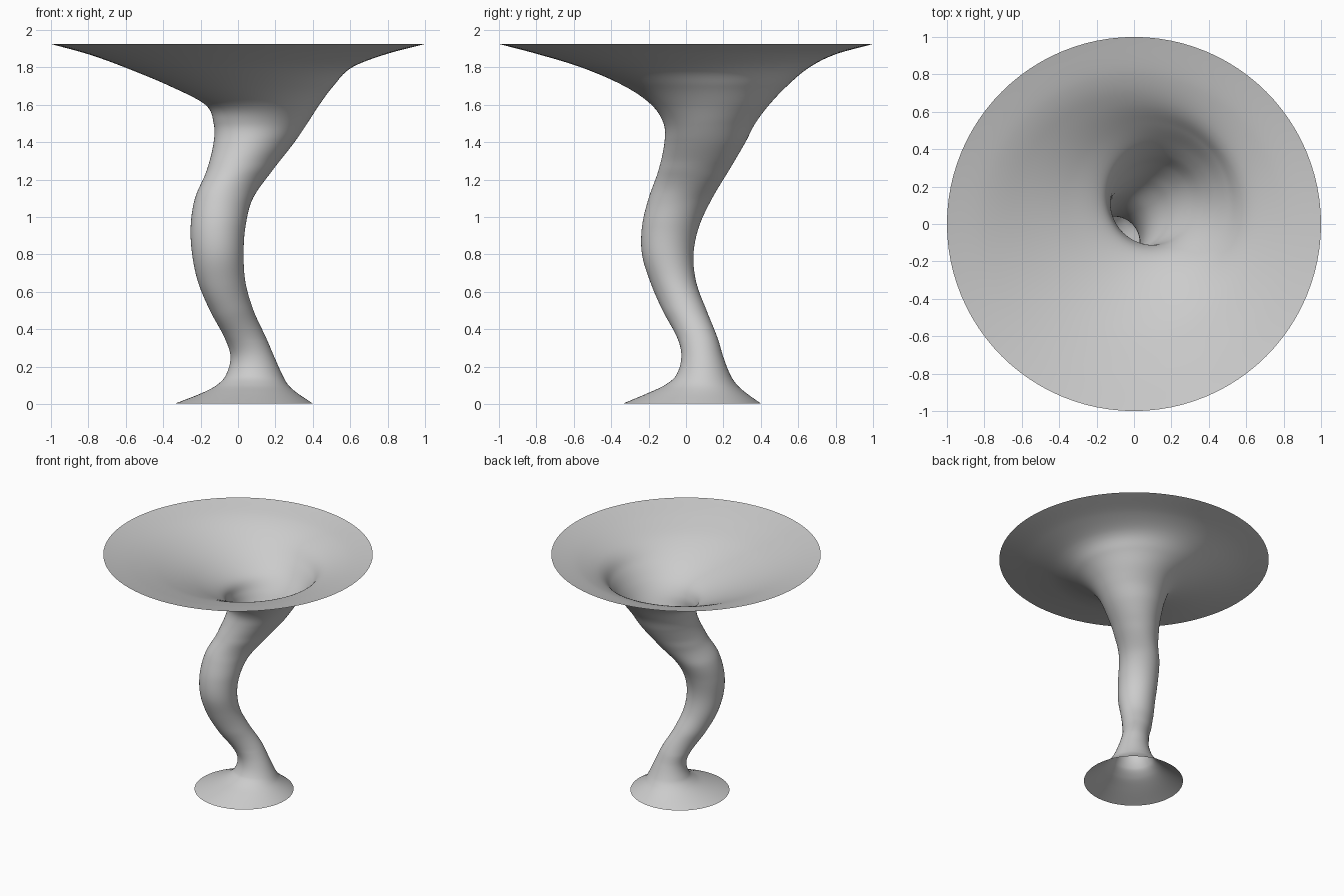
import bpy, bmesh
from math import cos, sin, tau, acos, sqrt

if "Cube" in bpy.data.objects:
    bpy.data.objects.remove(bpy.data.objects["Cube"])

# Outline stations: z, left x, right x, front y, back y
STATIONS = [
    (0.003, -.335, .40, -.335, .40), (0.06, -.19, .315, -.20, .32),
    (0.10, -.115, .27, -.115, .275), (0.15, -.067, .24, -.055, .24),
    (0.25, -.040, .195, -.025, .20), (0.35, -.07, .152, -.045, .17),
    (0.50, -.15, .083, -.125, .11), (0.65, -.213, .04, -.19, .055),
    (0.80, -.245, .03, -.235, .04), (0.95, -.253, .04, -.235, .07),
    (1.10, -.23, .08, -.20, .14), (1.25, -.167, .185, -.147, .23),
    (1.40, -.13, .302, -.115, .318), (1.50, -.13, .37, -.12, .37),
    (1.60, -.175, .435, -.185, .445), (1.70, -.365, .51, -.33, .54),
    (1.80, -.605, .61, -.56, .66), (1.87, -.80, .79, -.79, .80),
    (1.925, -1, 1, -1, 1),
]
SIDES, STEPS = 96, 8


def slope(i, k):
    a, b = STATIONS[max(i - 1, 0)], STATIONS[min(i + 1, len(STATIONS) - 1)]
    return (b[k] - a[k]) / (b[0] - a[0])


def hermite(i, t, k):
    p, q = STATIONS[i], STATIONS[i + 1]
    d = q[0] - p[0]
    return ((2*t**3 - 3*t*t + 1) * p[k] + (t**3 - 2*t*t + t) * d * slope(i, k)
            + (3*t*t - 2*t**3) * q[k] + (t**3 - t*t) * d * slope(i + 1, k))


# Smoothly interpolated levels: z, centre and half extents
levels = []
for i in range(len(STATIONS) - 1):
    last = i == len(STATIONS) - 2
    for s in range(STEPS + (1 if last else 0)):
        t = s / STEPS
        z = STATIONS[i][0] + t * (STATIONS[i + 1][0] - STATIONS[i][0])
        l, r, f, b = (hermite(i, t, k) for k in (1, 2, 3, 4))
        levels.append((z, (l + r) / 2, (f + b) / 2, (r - l) / 2, (b - f) / 2))

# Open twisting trumpet: stem with flared foot and bowl
bm = bmesh.new()
rings = []
for j, (z, cx, cy, hx, hy) in enumerate(levels):
    a, b = levels[max(j - 1, 0)], levels[min(j + 1, len(levels) - 1)]
    sx, sy = (b[1] - a[1]) / (b[0] - a[0]), (b[2] - a[2]) / (b[0] - a[0])
    # leaning stem sections become diagonal ellipses, fading at both flares
    fade = max(0, min(1, (z - 0.1) / 0.25, (1.6 - z) / 0.3))
    phi = acos(fade * sx * sy / sqrt((1 + sx * sx) * (1 + sy * sy)))
    rings.append([bm.verts.new((cx + hx * cos(tau * n / SIDES),
                                cy + hy * cos(tau * n / SIDES - phi), z))
                  for n in range(SIDES)])
for lo, hi in zip(rings, rings[1:]):
    for n in range(SIDES):
        m = (n + 1) % SIDES
        bm.faces.new((lo[n], lo[m], hi[m], hi[n])).smooth = True

mesh = bpy.data.meshes.new("flared_stem_bowl")
bm.to_mesh(mesh)
bm.free()
bpy.context.collection.objects.link(bpy.data.objects.new("flared_stem_bowl", mesh))
